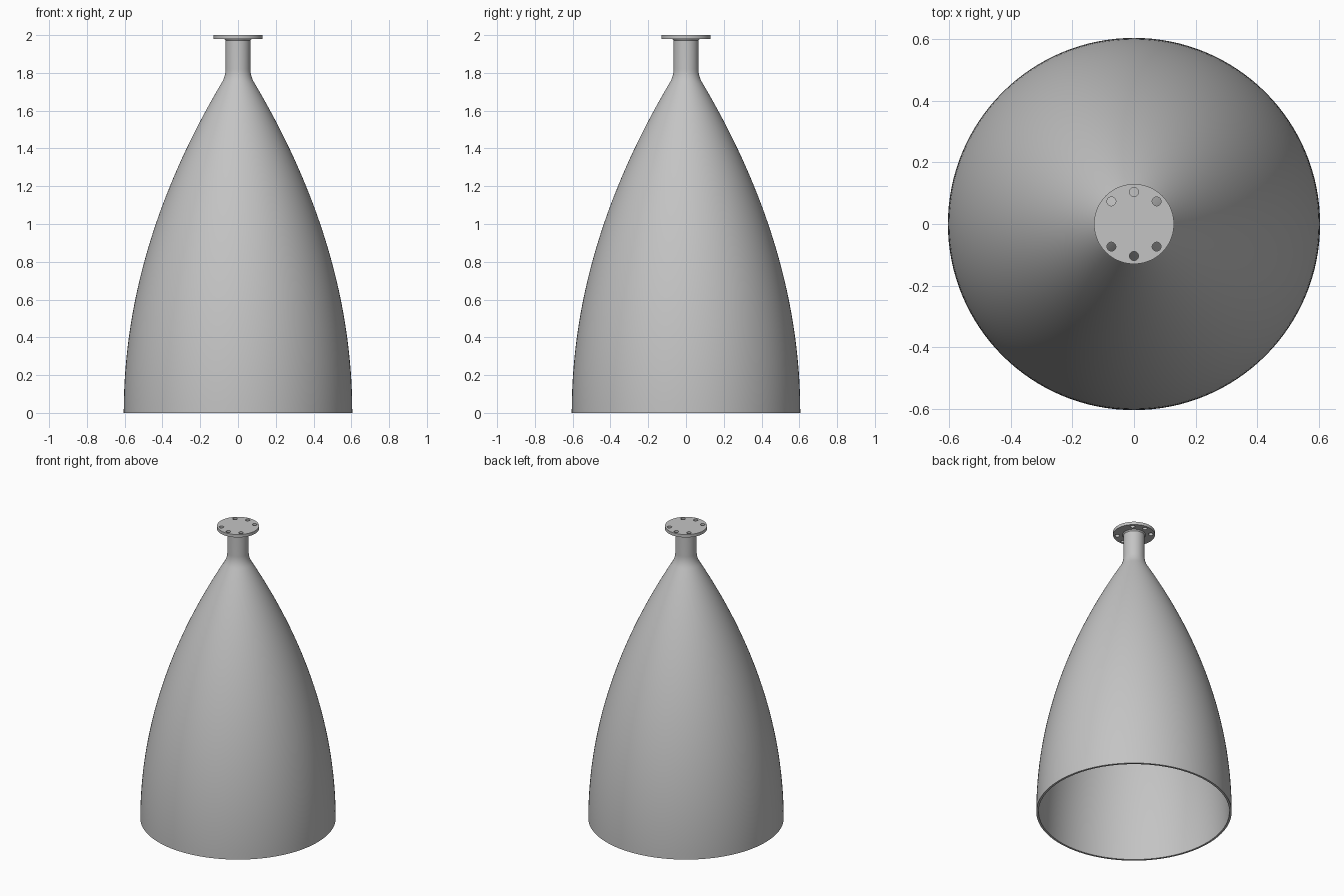
import bpy, bmesh
from math import pi, sin, cos, radians
from mathutils import Matrix, Vector

cube = bpy.data.objects.get("Cube")
if cube:
    bpy.data.objects.remove(cube)

GREY = (0.55, 0.55, 0.55, 1)
metal = bpy.data.materials.new("grey metal")
metal.use_nodes = True
metal.diffuse_color = GREY
metal.node_tree.nodes["Principled BSDF"].inputs["Base Color"].default_value = GREY

EXIT_R, NECK_R, BELL_H, WALL = 0.605, 0.066, 1.75, 0.014
FLANGE_R, FLANGE_Z = 0.13, 1.98


def add_object(name, bm):
    mesh = bpy.data.meshes.new(name)
    bmesh.ops.recalc_face_normals(bm, faces=bm.faces)
    bm.to_mesh(mesh)
    bm.free()
    mesh.materials.append(metal)
    obj = bpy.data.objects.new(name, mesh)
    bpy.context.collection.objects.link(obj)
    return obj


def smooth(obj):
    bpy.ops.object.select_all(action="DESELECT")
    obj.select_set(True)
    bpy.context.view_layer.objects.active = obj
    bpy.ops.object.shade_smooth_by_angle(angle=radians(30))


def lathe(name, profile, sides=128):
    """Revolve a closed (radius, height) outline about z."""
    bm = bmesh.new()
    rings = [[bm.verts.new((r * cos(2 * pi * i / sides), r * sin(2 * pi * i / sides), z))
              for i in range(sides)] for r, z in profile]
    for a, b in zip(rings, rings[1:] + rings[:1]):
        for i in range(sides):
            j = (i + 1) % sides
            bm.faces.new((a[i], a[j], b[j], b[i]))
    return add_object(name, bm)


def bell_radius(z):
    return EXIT_R - 0.52 * (z / BELL_H) ** 2


# Bell outline: parabola, rounded throat, straight neck, small weld collar
steps = 40
outer = [(bell_radius(z), z) for z in (1.745 * i / steps for i in range(steps + 1))]
start, corner, end = Vector(outer[-1]), Vector((NECK_R, 1.78)), Vector((NECK_R, 1.82))
for i in range(1, 9):
    t = i / 8
    outer.append(tuple(start * (1 - t) ** 2 + corner * 2 * t * (1 - t) + end * t * t))
outer += [(NECK_R, 1.972), (NECK_R + 0.006, FLANGE_Z)]
inner = [(r - WALL, z) for r, z in outer[:-2]] + [(NECK_R - WALL, FLANGE_Z)]
bell = lathe("nozzle_bell", outer + inner[::-1])
smooth(bell)


# Solid round end plate
def cylinder(name, radius, depth, center, sides):
    bm = bmesh.new()
    bmesh.ops.create_cone(bm, cap_ends=True, segments=sides, radius1=radius, radius2=radius,
                          depth=depth, matrix=Matrix.Translation(center))
    return add_object(name, bm)


flange = cylinder("top_flange", FLANGE_R, 2 - FLANGE_Z, (0, 0, (2 + FLANGE_Z) / 2), 96)

# Six bolt holes, three at the front and three at the back
for k in (1, 2, 3, 5, 6, 7):
    a = k * pi / 4
    cutter = cylinder("bolt_hole_cutter", 0.0145, 0.1,
                      (0.104 * cos(a), 0.104 * sin(a), 1.99), 24)
    cutter.hide_render = True
    mod = flange.modifiers.new("bolt_hole", "BOOLEAN")
    mod.operation, mod.solver, mod.object = "DIFFERENCE", "EXACT", cutter
    bpy.context.view_layer.objects.active = flange
    bpy.ops.object.modifier_apply(modifier=mod.name)
    bpy.data.objects.remove(cutter)
smooth(flange)
